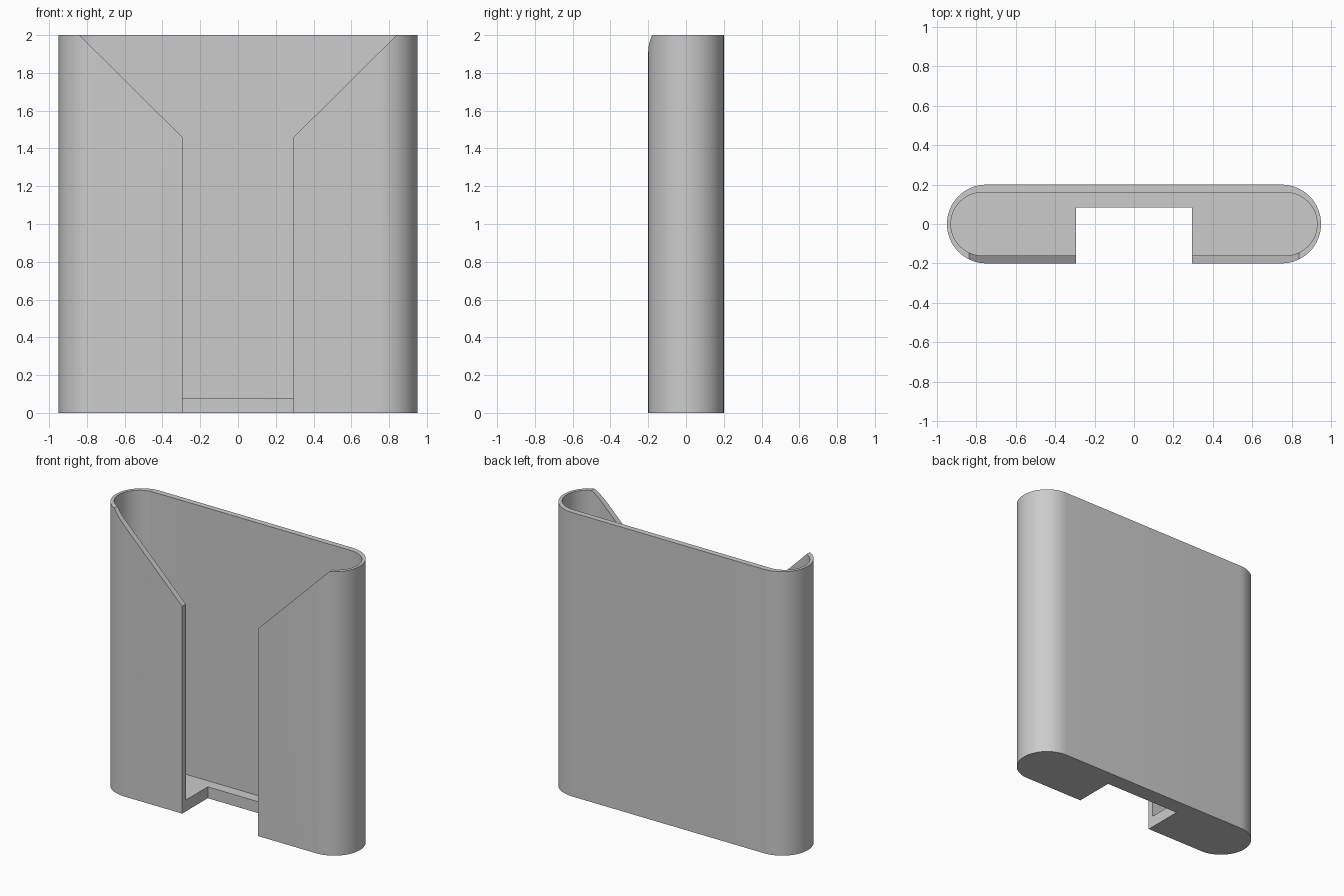
import bpy
import bmesh
from math import cos, sin, pi

cube = bpy.data.objects.get("Cube")
if cube:
    bpy.data.objects.remove(cube, do_unlink=True)

HALF_W, HALF_D, HEIGHT = 0.95, 0.20, 2.0
WALL, SIDE_WALL, FLOOR = 0.04, 0.02, 0.08
GAP, NOTCH_Y = 0.295, 0.085
SEGMENTS = 32

grey = bpy.data.materials.new("plain grey")
grey.use_nodes = True
colour = (0.6, 0.6, 0.6, 1)
grey.diffuse_color = colour
grey.node_tree.nodes["Principled BSDF"].inputs["Base Color"].default_value = colour


def prism(name, points, offset):
    """Extrude a closed outline of 3D points by an offset vector."""
    bm = bmesh.new()
    face = bm.faces.new([bm.verts.new(p) for p in points])
    result = bmesh.ops.extrude_face_region(bm, geom=[face])
    verts = [g for g in result["geom"] if isinstance(g, bmesh.types.BMVert)]
    bmesh.ops.translate(bm, verts=verts, vec=offset)
    bmesh.ops.recalc_face_normals(bm, faces=bm.faces)
    mesh = bpy.data.meshes.new(name)
    bm.to_mesh(mesh)
    bm.free()
    mesh.materials.append(grey)
    obj = bpy.data.objects.new(name, mesh)
    bpy.context.collection.objects.link(obj)
    return obj


def stadium(half_w, radius, z):
    """Slot-shaped outline with semicircular ends."""
    points = []
    for side, start in ((1, -pi / 2), (-1, pi / 2)):
        for i in range(SEGMENTS + 1):
            a = start + pi * i / SEGMENTS
            points.append((side * (half_w - radius) + radius * cos(a), radius * sin(a), z))
    return points


# Rounded sleeve body
holder = prism("holder_body", stadium(HALF_W, HALF_D, 0), (0, 0, HEIGHT))

# Inner pocket above the floor
pocket = prism("pocket_cutter", stadium(HALF_W - SIDE_WALL, HALF_D - WALL, FLOOR), (0, 0, HEIGHT))

# Front slot that flares open at the top and notches the floor
right_edge = [(GAP, -0.1), (GAP, 1.46), (0.94, 2.1)]
outline = right_edge + [(-x, z) for x, z in reversed(right_edge)]
slot = prism("slot_cutter", [(x, -0.4, z) for x, z in outline], (0, 0.4 + NOTCH_Y, 0))

bpy.ops.object.select_all(action="DESELECT")
bpy.context.view_layer.objects.active = holder
holder.select_set(True)
for cutter in (pocket, slot):
    cutter.hide_render = True
    cut = holder.modifiers.new(cutter.name, "BOOLEAN")
    cut.operation = "DIFFERENCE"
    cut.solver = "EXACT"
    cut.object = cutter
    bpy.ops.object.modifier_apply(modifier=cut.name)
    bpy.data.objects.remove(cutter, do_unlink=True)

bpy.ops.object.shade_smooth_by_angle(angle=pi / 6)
